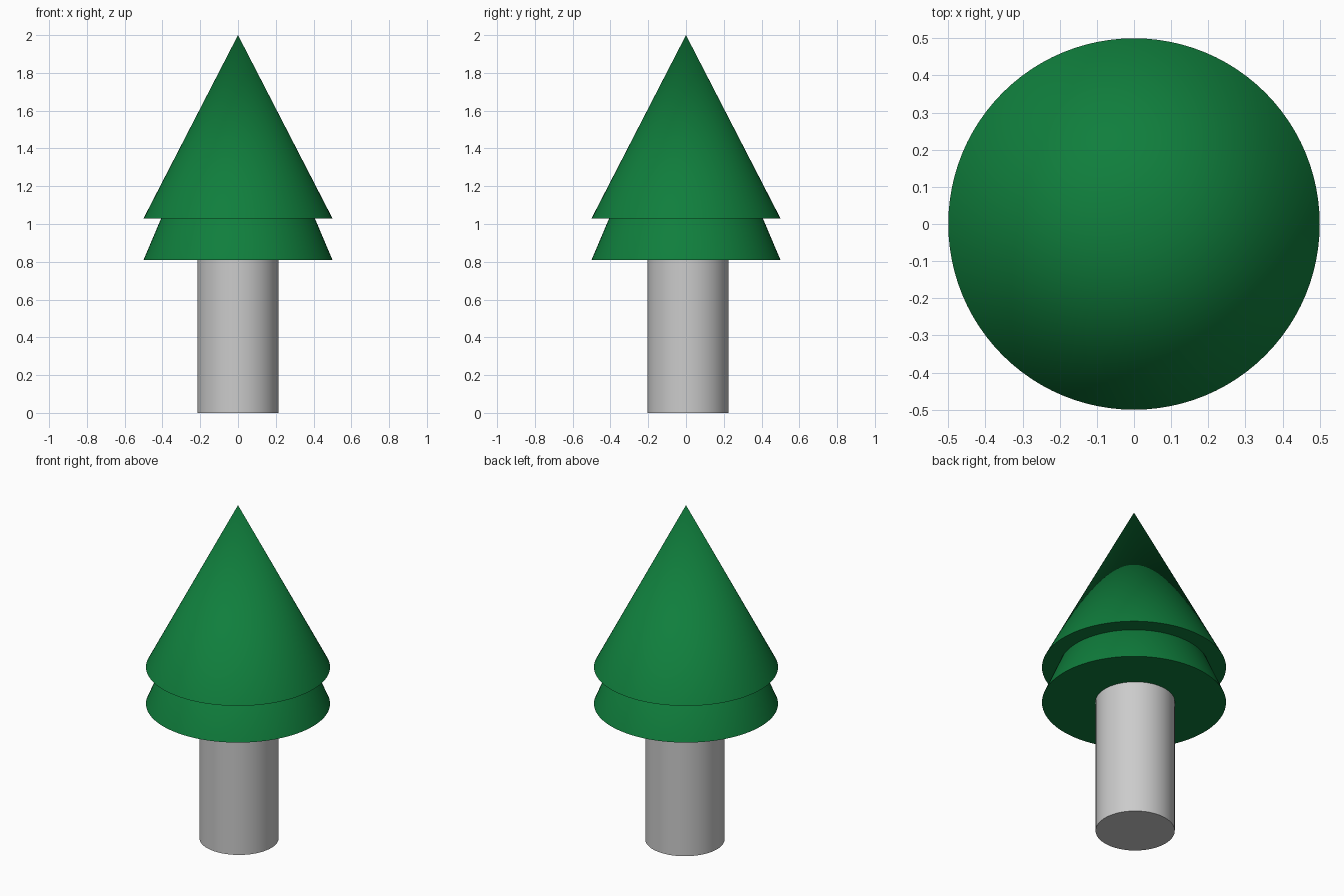
import bpy
import math

if "Cube" in bpy.data.objects:
    bpy.data.objects.remove(bpy.data.objects["Cube"])


def material(name, color):
    mat = bpy.data.materials.new(name)
    mat.diffuse_color = (*color, 1.0)
    mat.use_nodes = True
    mat.node_tree.nodes["Principled BSDF"].inputs["Base Color"].default_value = mat.diffuse_color
    return mat


GREEN = material("foliage green", (0.005, 0.21, 0.046))
GREY = material("trunk grey", (0.60, 0.60, 0.60))


def tapered(name, bottom_radius, top_radius, z0, z1, mat, y=0.0):
    """Round part standing between heights z0 and z1."""
    bpy.ops.mesh.primitive_cone_add(
        vertices=96, radius1=bottom_radius, radius2=top_radius,
        depth=z1 - z0, location=(0, y, (z0 + z1) / 2))
    part = bpy.context.object
    part.name = name
    part.data.materials.append(mat)
    bpy.ops.object.shade_smooth_by_angle(angle=math.radians(30))
    return part


# Trunk, set slightly behind the foliage axis
tapered("trunk", 0.215, 0.215, 0.0, 0.82, GREY, y=0.01)

# Two overlapping cones of foliage
tapered("lower_foliage", 0.5, 0.0, 0.81, 1.99, GREEN)
tapered("upper_foliage", 0.5, 0.0, 1.03, 2.0, GREEN)
